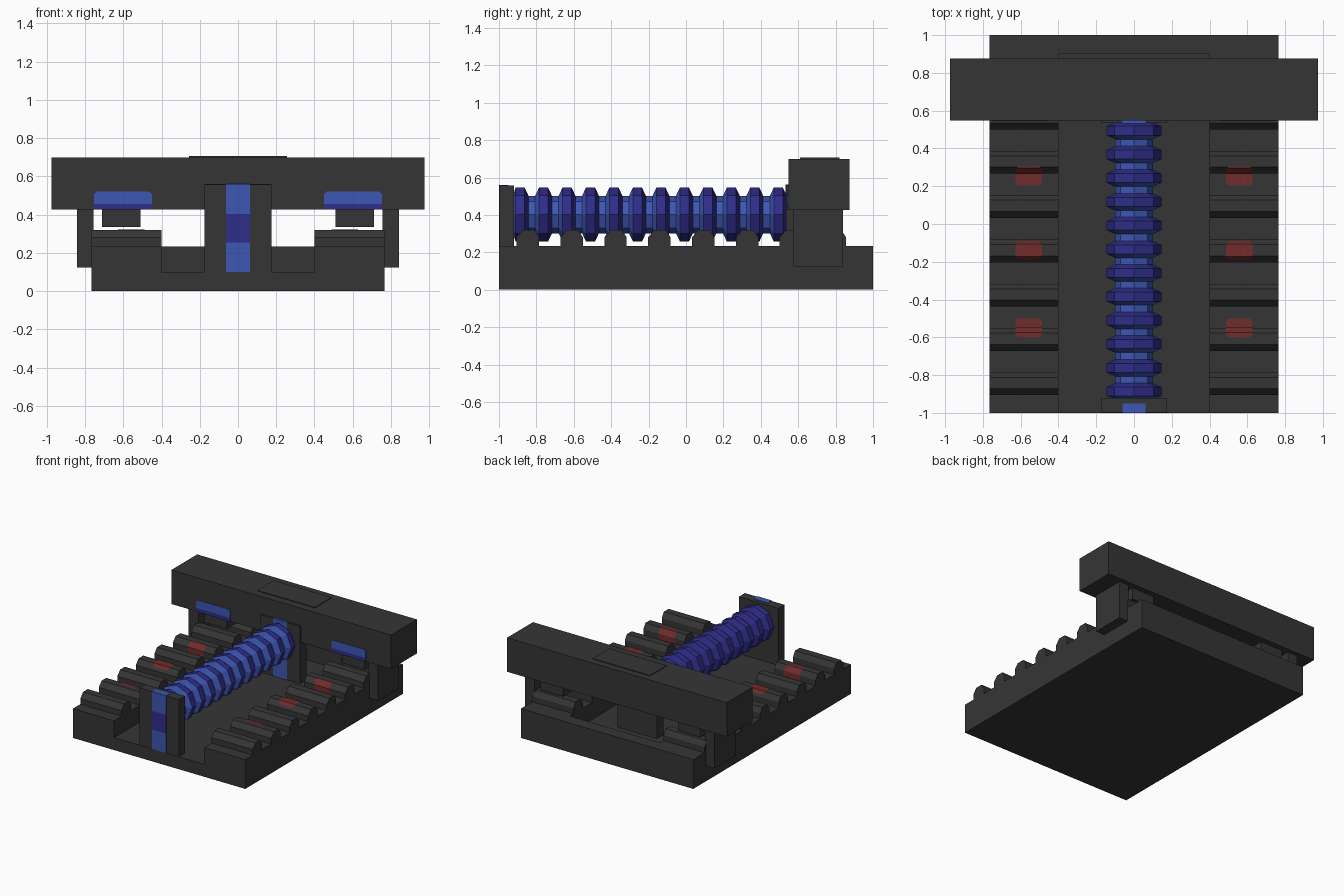
import bpy
import bmesh
import math

cube = bpy.data.objects.get("Cube")
if cube:
    bpy.data.objects.remove(cube, do_unlink=True)


def material(name, rgb):
    m = bpy.data.materials.new(name)
    m.use_nodes = True
    m.diffuse_color = (*rgb, 1)
    m.node_tree.nodes["Principled BSDF"].inputs["Base Color"].default_value = (*rgb, 1)
    return m


GREY = material("charcoal", (0.036, 0.036, 0.036))
BLUE = material("blue", (0.048, 0.095, 0.45))
NAVY = material("navy", (0.028, 0.026, 0.25))
RED = material("dark red", (0.17, 0.025, 0.025))


def finish(name, bm, *mats, recalc=True):
    if recalc:
        bmesh.ops.recalc_face_normals(bm, faces=bm.faces[:])
    mesh = bpy.data.meshes.new(name)
    bm.to_mesh(mesh)
    bm.free()
    for m in mats:
        mesh.materials.append(m)
    ob = bpy.data.objects.new(name, mesh)
    bpy.context.collection.objects.link(ob)
    return ob


def prism(name, points, mat):
    """Closed solid from a start ring and an end ring."""
    start, end = points
    bm = bmesh.new()
    a = [bm.verts.new(p) for p in start]
    b = [bm.verts.new(p) for p in end]
    bm.faces.new(a)
    bm.faces.new(b[::-1])
    for i in range(len(a)):
        j = (i + 1) % len(a)
        bm.faces.new((a[i], b[i], b[j], a[j]))
    return finish(name, bm, mat)


def along_x(name, yz, x0, x1, mat):
    return prism(name, [[(x, y, z) for y, z in yz] for x in (x0, x1)], mat)


def along_y(name, xz, y0, y1, mat):
    return prism(name, [[(x, y, z) for x, z in xz] for y in (y0, y1)], mat)


def box(name, x, y, z, mat=GREY):
    ring = [(x[0], z[0]), (x[1], z[0]), (x[1], z[1]), (x[0], z[1])]
    return along_y(name, ring, y[0], y[1], mat)


# Base: floor, back wall and two ridged rails
FLOOR, RAIL, SHOULDER, RIDGE = 0.1, 0.235, 0.28, 0.32
BUMP = [(-0.06, RAIL), (-0.06, SHOULDER), (-0.026, RIDGE),
        (0.034, RIDGE), (0.06, SHOULDER), (0.06, RAIL)]


def rail_top(lift=0.0):
    pts = [(-1, RAIL + lift)]
    for i in range(8):
        c = -0.846 + i * 0.2345
        pts += [(c + y + math.copysign(lift, y), z + lift) for y, z in BUMP]
    return pts + [(1, RAIL + lift)]


box("base_floor", (-0.4, 0.4), (-1, 1), (0, FLOOR))
box("base_back_wall", (-0.4, 0.4), (0.9, 1), (FLOOR, RAIL))
sides = (("right", -1), ("left", 1))
for side, s in sides:
    along_x(side + "_rail", rail_top() + [(1, 0), (-1, 0)], s * 0.4, s * 0.765, GREY)


# Red patches that follow the ridges
def patch(name, cx, y0, y1):
    top = rail_top(0.003)

    def cut(y):
        for (ya, za), (yb, zb) in zip(top, top[1:]):
            if ya <= y <= yb and yb > ya:
                return (y, za + (zb - za) * (y - ya) / (yb - ya))

    corner = 0.015
    inner = [p for p in top if y0 < p[0] < y1]
    path = [cut(y) for y in (y0, y0 + corner, y1 - corner, y1)]
    for p in inner:
        path.append(p)
    order = {p: i for i, p in enumerate(top)}
    path.sort(key=lambda p: (p[0], order.get(p, 0)))
    bm = bmesh.new()
    rows = []
    for y, z in path:
        edge = min(y - y0, y1 - y, corner)
        half = 0.07 - (corner - edge)
        rows.append([bm.verts.new((cx + k * half, y, z)) for k in (-1, 1)])
    for a, b in zip(rows, rows[1:]):
        bm.faces.new((a[0], a[1], b[1], b[0]))
    finish(name, bm, RED, recalc=False)


for side, s in sides:
    for i, y in enumerate((-0.6, -0.19, 0.205)):
        patch(f"{side}_red_patch_{i + 1}", s * 0.558, y, y + 0.1)

# Screw supports with painted stripes
TOP = 0.56
W = 0.062
box("front_support", (-0.175, 0.175), (-0.997, -0.92), (FLOOR, TOP - 0.003))
for name, z, mat in (("lower", (FLOOR, 0.255), BLUE), ("middle", (0.255, 0.405), NAVY),
                     ("upper", (0.405, TOP), BLUE)):
    box(f"front_stripe_{name}", (-W, W), (-1, -0.997), z, mat)
box("front_stripe_top", (-W, W), (-0.997, -0.95), (TOP - 0.003, TOP), BLUE)
box("back_support", (-0.175, 0.175), (0.535, 0.62), (FLOOR, TOP))
box("back_stripe", (-W, W), (0.531, 0.535), (FLOOR, TOP), BLUE)
box("back_stripe_top", (-W, W), (0.531, 0.55), (TOP, TOP + 0.003), BLUE)

# Eight-sided screw: light roots and front flanks, dark crests and back flanks
AXIS, CREST, ROOT, PITCH = 0.402, 0.145, 0.1, 0.1255
profile = [(-0.93, ROOT, 0)]
for i in range(12):
    c = -0.887 + i * PITCH
    profile += [(c - 0.045, ROOT, 0), (c - 0.024, CREST, 1),
                (c + 0.024, CREST, 1), (c + 0.045, ROOT, 0)]
profile[1] = (-0.925, ROOT, 0)
profile.append((0.54, ROOT, 0))
bm = bmesh.new()
rings = []
for y, r, _ in profile:
    angles = [math.tau * k / 8 for k in range(8)]
    rings.append([bm.verts.new((r * math.sin(a), y, AXIS + r * math.cos(a))) for a in angles])
for (a, b), (_, _, colour) in zip(zip(rings, rings[1:]), profile):
    for k in range(8):
        n = (k + 1) % 8
        bm.faces.new((a[k], a[n], b[n], b[k])).material_index = colour
bm.faces.new(rings[0])
bm.faces.new(rings[-1])
finish("screw", bm, BLUE, NAVY)

# Cross beam with raised top panel
box("cross_beam", (-0.975, 0.975), (0.548, 0.875), (0.427, 0.7))
box("beam_top_panel", (-0.255, 0.255), (0.61, 0.82), (0.7, 0.706))


# Beam legs, pads and blue front marks
def span(s, a, b):
    return tuple(sorted((s * a, s * b)))


for side, s in sides:
    box(side + "_leg", span(s, 0.755, 0.842), (0.575, 0.84), (0.125, 0.427))
    box(side + "_pad", span(s, 0.51, 0.71), (0.59, 0.83), (0.335, 0.427))
    a, b = span(s, 0.45, 0.752)
    mark = [(a, 0.457), (b, 0.457), (b, 0.508), (b - 0.015, 0.522),
            (a + 0.015, 0.522), (a, 0.508)]
    along_y(side + "_blue_mark", mark, 0.544, 0.548, BLUE)
    box(side + "_navy_mark", (a, b), (0.544, 0.548), (0.427, 0.457), NAVY)
